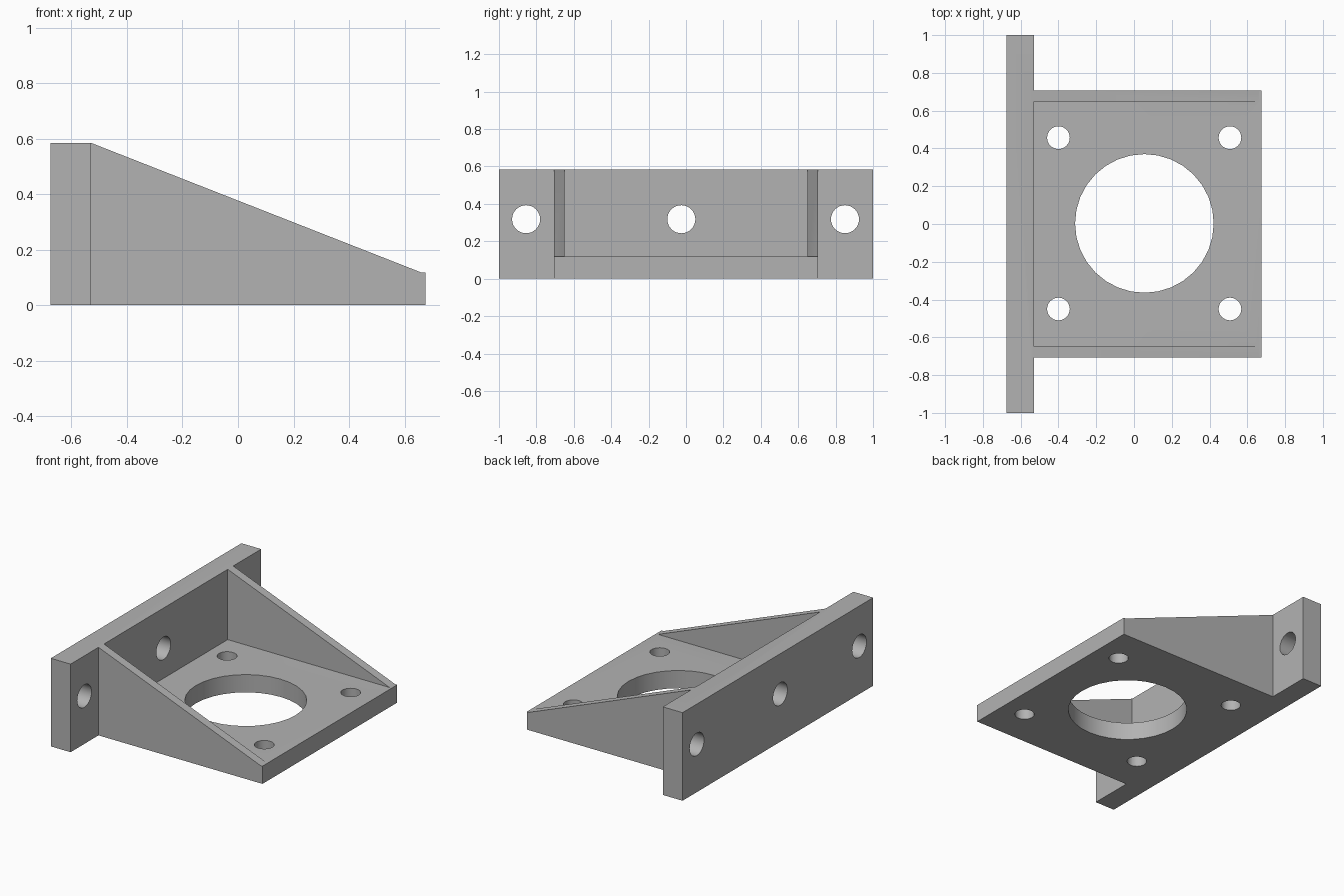
import bpy
import math
from mathutils import Matrix

if "Cube" in bpy.data.objects:
    bpy.data.objects.remove(bpy.data.objects["Cube"])

# Main dimensions
BACK, INNER, FRONT = -0.675, -0.53, 0.675
HEIGHT, FLOOR = 0.585, 0.118
HALF_WIDTH, WALL = 0.707, 0.058

grey = bpy.data.materials.new("plain_grey")
grey.use_nodes = True
grey.diffuse_color = (0.45, 0.45, 0.45, 1)
grey.node_tree.nodes["Principled BSDF"].inputs["Base Color"].default_value = (0.45, 0.45, 0.45, 1)


def prism(name, profile, y0, y1):
    """Extrude an x-z profile along y."""
    n = len(profile)
    verts = [(x, y, z) for y in (y0, y1) for x, z in profile]
    faces = [tuple(range(n)), tuple(reversed(range(n, 2 * n)))]
    faces += [(i, i + n, (i + 1) % n + n, (i + 1) % n) for i in range(n)]
    mesh = bpy.data.meshes.new(name)
    mesh.from_pydata(verts, [], faces)
    mesh.materials.append(grey)
    obj = bpy.data.objects.new(name, mesh)
    bpy.context.collection.objects.link(obj)
    return obj


def box_profile(x0, x1, z1):
    return [(x0, 0), (x1, 0), (x1, z1), (x0, z1)]


def hole(location, radius, sides, along_x=False):
    """Cylinder cutter, upright or lying along x."""
    turn = (0, math.pi / 2, 0) if along_x else (0, 0, 0)
    bpy.ops.mesh.primitive_cylinder_add(vertices=sides, radius=radius, depth=0.5,
                                        location=location, rotation=turn)
    cutter = bpy.context.object
    cutter.name = "hole_cutter"
    cutter.hide_render = True
    cutter.data.materials.append(grey)
    return cutter


def combine(target, tool, operation):
    """Apply a boolean and discard the tool object."""
    mod = target.modifiers.new(operation.lower(), "BOOLEAN")
    mod.operation = operation
    mod.solver = "EXACT"
    mod.object = tool
    bpy.context.view_layer.objects.active = target
    bpy.ops.object.modifier_apply(modifier=mod.name)
    bpy.data.objects.remove(tool)


# Wide upright plate, floor plate and two sloping side gussets
bracket = prism("mounting_bracket", box_profile(BACK, INNER, HEIGHT), -1, 1)
floor = prism("floor_plate", box_profile(INNER, FRONT, FLOOR), -HALF_WIDTH, HALF_WIDTH)
combine(bracket, floor, "UNION")
gusset_profile = [(INNER, 0), (FRONT, 0), (FRONT, FLOOR), (FRONT - 0.015, FLOOR), (INNER, HEIGHT)]
for inner_y in (-HALF_WIDTH, HALF_WIDTH - WALL):
    combine(bracket, prism("side_gusset", gusset_profile, inner_y, inner_y + WALL), "UNION")

# Large motor opening and four screw holes through the floor
combine(bracket, hole((0.055, 0.003, 0), 0.367, 32), "DIFFERENCE")
for x in (-0.4, 0.508):
    for y in (-0.45, 0.457):
        combine(bracket, hole((x, y, 0), 0.06, 32), "DIFFERENCE")

# Three mounting holes through the upright plate
for y in (-0.855, -0.025, 0.85):
    combine(bracket, hole((BACK, y, 0.318), 0.075, 32, along_x=True), "DIFFERENCE")

# Smooth hole walls with crisp edges
bpy.ops.object.select_all(action="DESELECT")
bracket.select_set(True)
bpy.context.view_layer.objects.active = bracket
bpy.ops.object.shade_smooth_by_angle(angle=math.radians(30))
